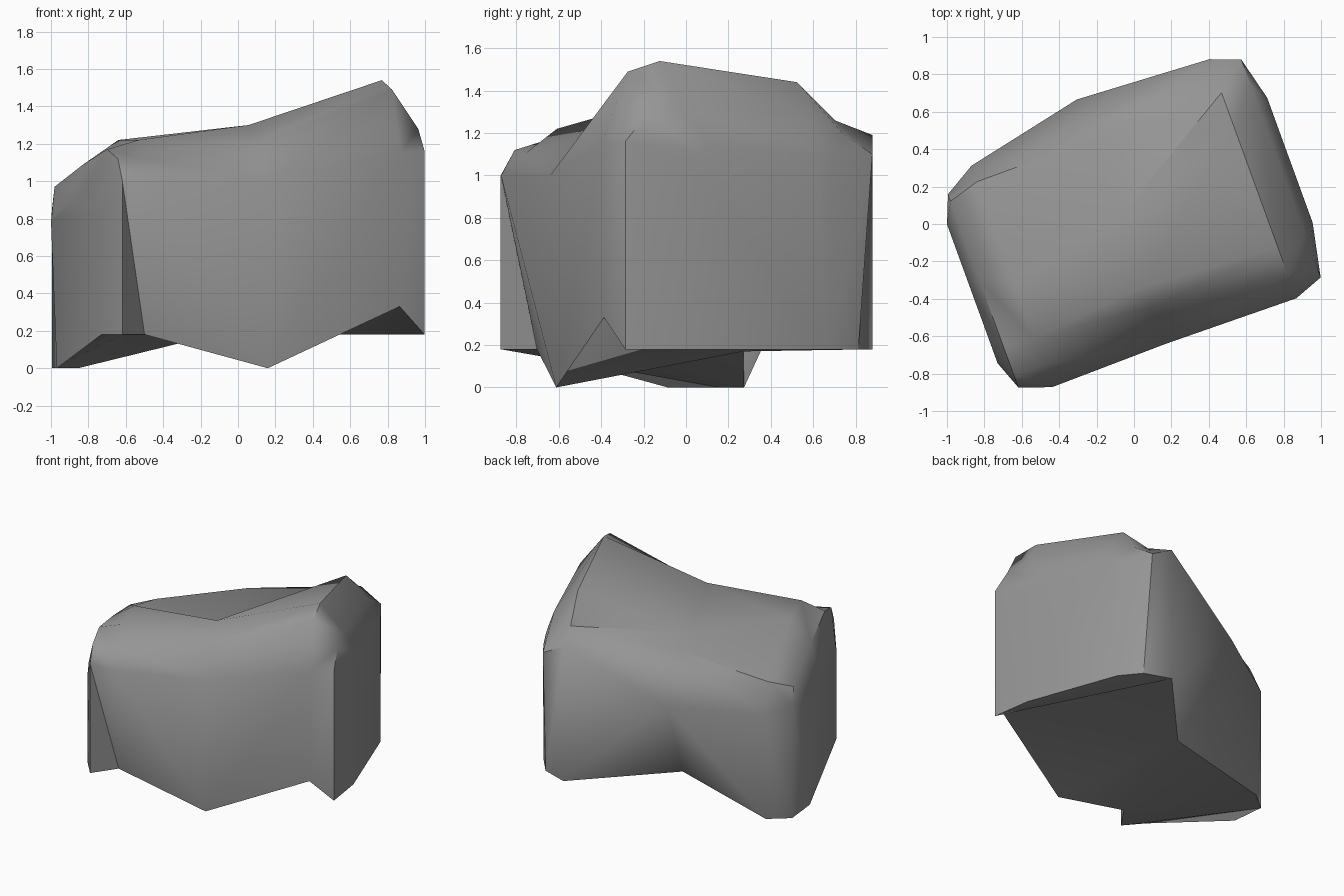
import bpy
import bmesh
from math import radians
from mathutils import Matrix

if "Cube" in bpy.data.objects:
    bpy.data.objects.remove(bpy.data.objects["Cube"], do_unlink=True)


def flat_material(name, colour):
    material = bpy.data.materials.new(name)
    material.diffuse_color = colour
    material.use_nodes = True
    shader = material.node_tree.nodes["Principled BSDF"]
    shader.inputs["Base Color"].default_value = colour
    return material


# Cross-sections along the boulder: position, then (across, height) in the order
# bottom front, front shoulder, front chamfer, ridge, top hollow, top back,
# back shoulder, bottom back
LEFT_END = [
    (-.71, [(-.49, .18), (-.67, 1), (-.54, 1.11), (-.39, 1.22), (-.08, 1.22), (.5, 1.01), (.59, .8), (.55, 0)]),
    (-.88, [(-.61, .18), (-.61, 1), (-.54, 1.12), (-.37, 1.17), (0, 1.09), (.45, .97), (.49, .85), (.49, 0)]),
    (-.94, [(-.45, .18), (-.45, .85), (-.42, .92), (-.3, .95), (0, .88), (.28, .82), (.34, .78), (.25, 0)]),
]
WAIST = (-.06, [(-.63, 0), (-.66, 1), (-.45, 1.2), (-.33, 1.3), (.06, 1.1), (.5, 1.17), (.73, .85), (.31, .17)])
RIGHT_END = [
    (.68, [(-.66, .33), (-.67, 1.15), (-.54, 1.49), (-.38, 1.54), (.31, 1.44), (.5, 1.26), (.69, 1.19), (.69, .18)]),
    (.84, [(-.61, .18), (-.61, 1.16), (-.51, 1.28), (-.35, 1.33), (.33, 1.28), (.49, 1.19), (.63, 1.1), (.56, .18)]),
    (.9, [(-.32, .18), (-.32, 1.05), (-.27, 1.12), (-.2, 1.14), (.25, 1.13), (.33, 1.1), (.39, 1.05), (.39, .18)]),
]


def add_ring(bm, section):
    along, profile = section
    return [bm.verts.new((along, across, height)) for across, height in profile]


def grow_end(bm, waist, sections):
    # Skin from the waist outward with facets, then close the end
    inner = waist
    for section in sections:
        outer = add_ring(bm, section)
        for i in range(len(inner)):
            j = (i + 1) % len(inner)
            bm.faces.new((inner[i], inner[j], outer[j]))
            bm.faces.new((inner[i], outer[j], outer[i]))
        inner = outer
    bm.faces.new(inner)


def build_boulder(name, turn, material):
    bm = bmesh.new()
    waist = add_ring(bm, WAIST)
    for sections in (LEFT_END, RIGHT_END):
        grow_end(bm, waist, sections)
    bmesh.ops.recalc_face_normals(bm, faces=bm.faces[:])

    # Turn the long axis away from the front
    bmesh.ops.transform(bm, matrix=Matrix.Rotation(turn, 4, 'Z'), verts=bm.verts[:])

    mesh = bpy.data.meshes.new(name)
    bm.to_mesh(mesh)
    bm.free()
    mesh.materials.append(material)
    boulder = bpy.data.objects.new(name, mesh)
    bpy.context.collection.objects.link(boulder)
    return boulder


stone_grey = flat_material("stone_grey", (.3, .3, .3, 1))
boulder = build_boulder("boulder", radians(20), stone_grey)

# Soft faces with crisp chipped edges
bpy.ops.object.select_all(action='DESELECT')
boulder.select_set(True)
bpy.context.view_layer.objects.active = boulder
bpy.ops.object.shade_smooth_by_angle(angle=radians(48))
